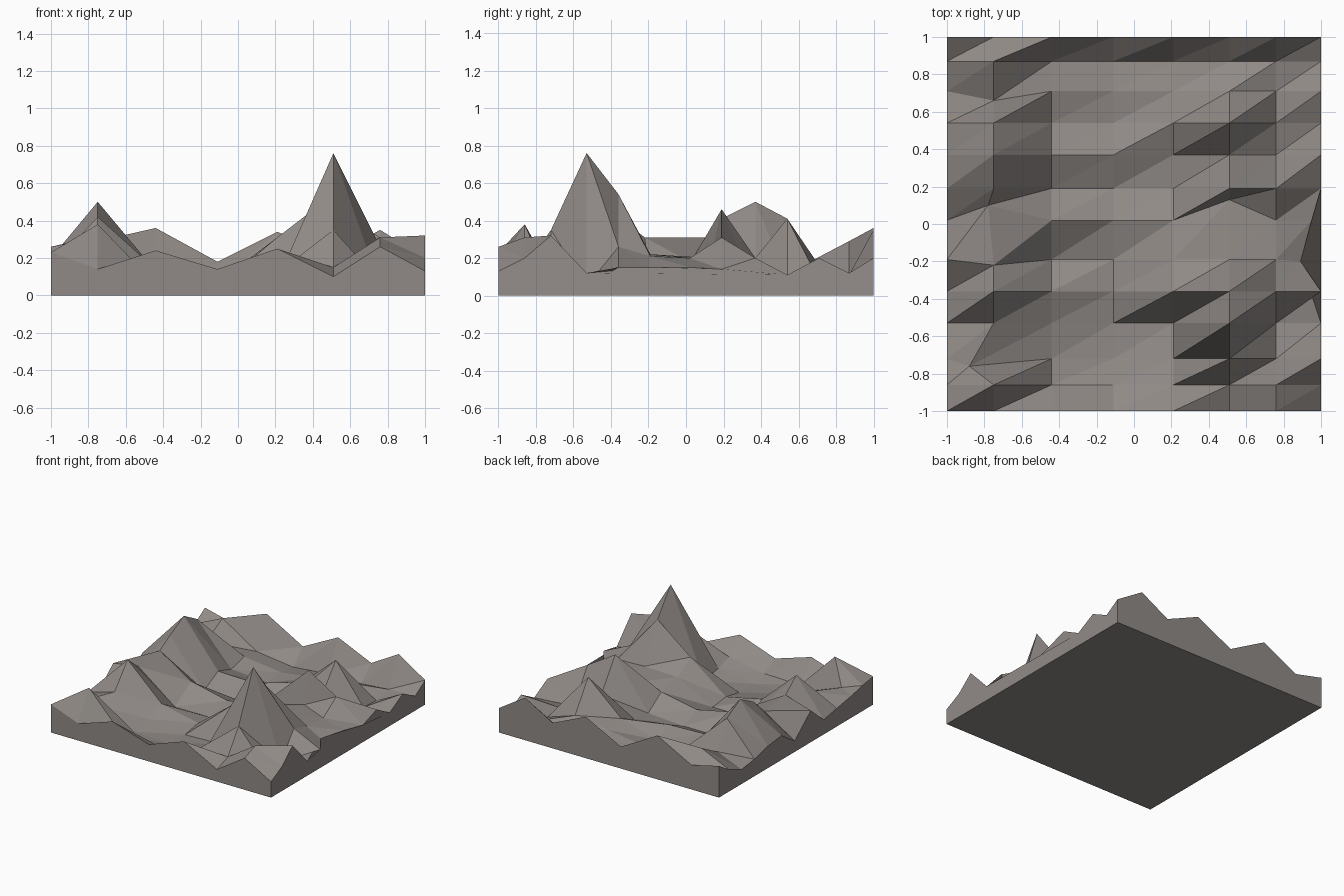
import bpy
import bmesh

# Remove the default object
default_cube = bpy.data.objects.get("Cube")
if default_cube:
    bpy.data.objects.remove(default_cube, do_unlink=True)

# Single stone colour
stone = bpy.data.materials.new("warm grey stone")
stone.use_nodes = True
colour = (0.28, 0.255, 0.24, 1.0)
stone.diffuse_color = colour
stone.node_tree.nodes["Principled BSDF"].inputs["Base Color"].default_value = colour

# Survey lines, left to right and front to back
columns = [-1, -.75, -.44, -.11, .21, .51, .76, 1]
rows = [-1, -.86, -.72, -.53, -.36, -.19, .02, .19, .37, .54, .71, .87, 1]

# Ground heights in hundredths, one list per row from front to back
heights = [
    [23, 14, 24, 14, 25, 10, 26, 13],
    [21, 38, 6, 7, 12, 15, 31, 20],
    [18, 20, 5, 4, 8, 35, 7, 32],
    [15, 22, 8, 4, 5, 76, 5, 12],
    [12, 42, 14, 7, 31, 54, 26, 15],
    [26, 31, 5, 5, 21, 22, 21, 15],
    [9, 31, 18, 11, 17, 20, 20, 15],
    [20, 41, 4, 4, 6, 46, 31, 14],
    [18, 50, 13, 12, 8, 20, 4, 20],
    [14, 41, 8, 6, 15, 41, 9, 11],
    [12, 18, 12, 8, 12, 16, 8, 20],
    [18, 29, 10, 6, 9, 9, 11, 12],
    [26, 20, 36, 18, 34, 21, 35, 20],
]

# Ground points pushed off the survey lines: (row, column) -> (x, y)
shifted = {
    (2, 1): (-.88, -.76),
    (5, 1): (-.75, -.22),
    (6, 1): (-.78, .10),
    (10, 1): (-.75, .66),
    (6, 5): (.51, .13),
    (5, 7): (.89, -.20),
    (6, 7): (.95, .02),
}


def ground_point(bm, row, column):
    x, y = shifted.get((row, column), (columns[column], rows[row]))
    return bm.verts.new((x, y, heights[row][column] / 100))


def build_terrain():
    bm = bmesh.new()
    last_row, last_column = len(rows) - 1, len(columns) - 1
    grid = [[ground_point(bm, r, c) for c in range(len(columns))]
            for r in range(len(rows))]

    # Faceted ground surface, each cell split from front left to back right
    for near, far in zip(grid, grid[1:]):
        for c in range(last_column):
            bm.faces.new((near[c], near[c + 1], far[c + 1]))
            bm.faces.new((near[c], far[c + 1], far[c]))

    # Flat underside
    base = [bm.verts.new((x, y, 0))
            for x, y in ((-1, -1), (1, -1), (1, 1), (-1, 1))]
    bm.faces.new(base[::-1])

    # Skirt walls: each joins one base edge to one border of the ground
    borders = [
        grid[0],
        [line[last_column] for line in grid],
        grid[last_row][::-1],
        [line[0] for line in grid][::-1],
    ]
    for side, border in enumerate(borders):
        start, end = base[side], base[(side + 1) % len(base)]
        bm.faces.new([start, end] + border[::-1])

    bmesh.ops.recalc_face_normals(bm, faces=bm.faces)
    mesh = bpy.data.meshes.new("mountain_terrain")
    bm.to_mesh(mesh)
    bm.free()
    mesh.materials.append(stone)
    terrain = bpy.data.objects.new("mountain_terrain", mesh)
    bpy.context.collection.objects.link(terrain)
    return terrain


build_terrain()
